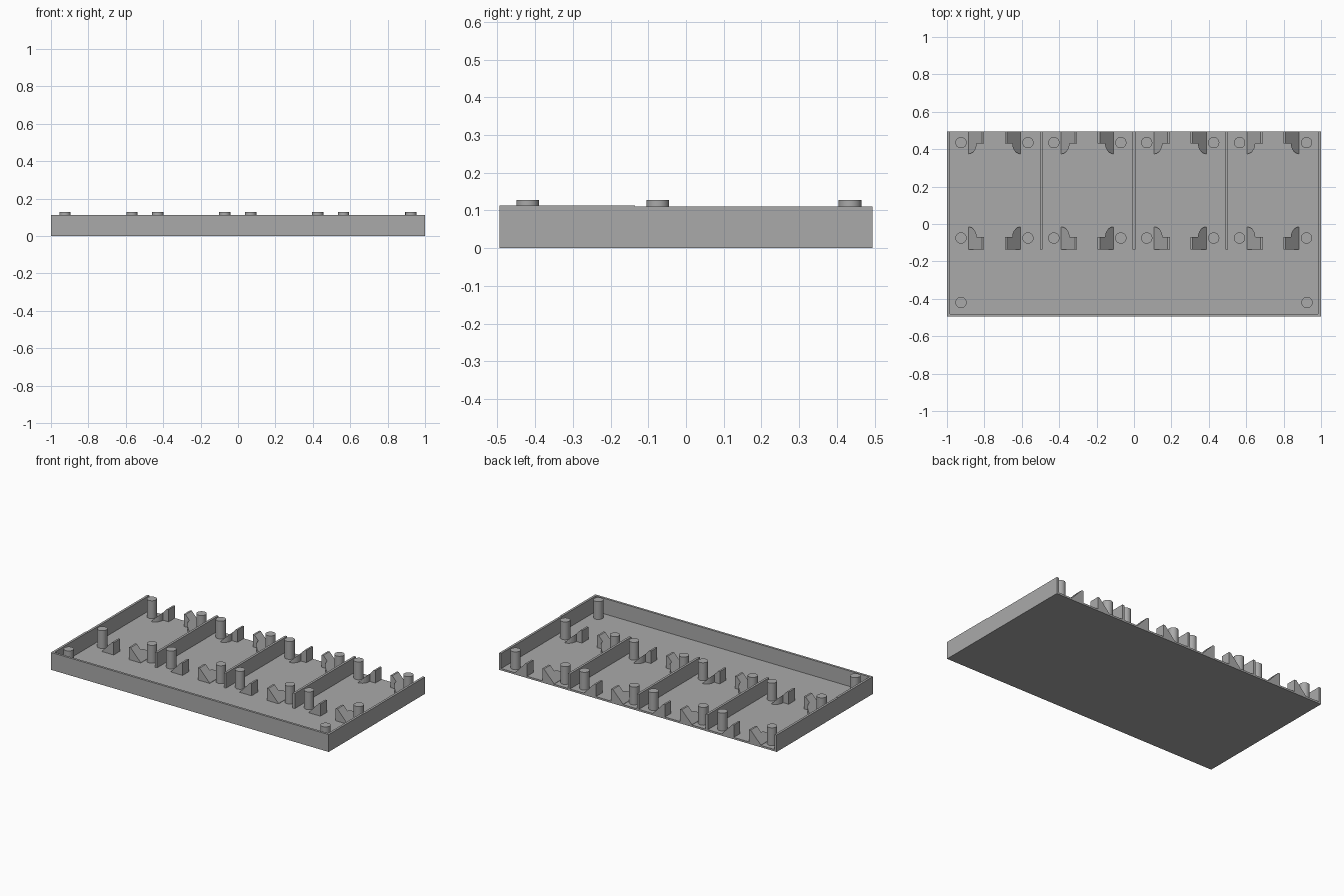
import bpy, bmesh, math

old = bpy.data.objects.get("Cube")
if old:
    bpy.data.objects.remove(old, do_unlink=True)

grey = bpy.data.materials.new("mid grey")
grey.use_nodes = True
COLOUR = (0.4, 0.4, 0.4, 1)
grey.diffuse_color = COLOUR
grey.node_tree.nodes["Principled BSDF"].inputs["Base Color"].default_value = COLOUR

FLOOR, WALL, BACK, FRONT = 0.012, 0.015, 0.495, -0.495
RAIL, TOP, PEG_TOP = 0.11, 0.113, 0.128


def finish(name, bm):
    bmesh.ops.recalc_face_normals(bm, faces=bm.faces)
    mesh = bpy.data.meshes.new(name)
    bm.to_mesh(mesh)
    bm.free()
    mesh.materials.append(grey)
    obj = bpy.data.objects.new(name, mesh)
    bpy.context.collection.objects.link(obj)
    return obj


def prism(name, points, offset):
    """Extrude a closed outline of 3D points along an offset."""
    bm = bmesh.new()
    face = bm.faces.new([bm.verts.new(p) for p in points])
    moved = bmesh.ops.extrude_face_region(bm, geom=[face], use_keep_orig=True)
    verts = [g for g in moved["geom"] if isinstance(g, bmesh.types.BMVert)]
    bmesh.ops.translate(bm, vec=offset, verts=verts)
    return finish(name, bm)


def box(name, x0, x1, y0, y1, z0, z1):
    return prism(name, [(x0, y0, z0), (x1, y0, z0), (x1, y1, z0), (x0, y1, z0)],
                 (0, 0, z1 - z0))


def peg(x, y):
    bm = bmesh.new()
    bmesh.ops.create_cone(bm, cap_ends=True, segments=32, radius1=0.03,
                          radius2=0.03, depth=PEG_TOP - FLOOR)
    obj = finish("peg", bm)
    obj.location = (x, y, (PEG_TOP + FLOOR) / 2)
    obj.data.shade_smooth()
    bpy.context.view_layer.objects.active = obj
    obj.select_set(True)
    bpy.ops.object.shade_smooth_by_angle(angle=math.radians(40))
    obj.select_set(False)


def clip(x, y, sx, sy):
    """Upright plate with a ramp behind it, flaring out along a curve.
    x is the ramp foot, y the flat end; sx and sy point up the ramp and to the flare."""
    length, lip, depth, flare, height = 0.085, 0.012, 0.065, 0.055, 0.08
    # plate along the inner edge
    xa, xb = sorted((x + sx * (length - lip), x + sx * length))
    ya, yb = sorted((y, y + sy * depth))
    box("clip_plate", xa, xb, ya, yb, FLOOR, FLOOR + height)
    # ramp seen from above, its top raised in proportion to the distance from the foot
    run = length - lip
    outline = [(0, 0), (run, 0), (run, depth), (0.045, depth)]
    for i in range(1, 9):
        a = i / 8 * math.pi / 2
        outline.append((0.045 * math.cos(a), depth + flare * math.sin(a)))
    bm = bmesh.new()
    low = [bm.verts.new((x + sx * u, y + sy * v, FLOOR)) for u, v in outline]
    high = [bm.verts.new((x + sx * u, y + sy * v, FLOOR + 0.002 + (height - 0.002) * u / run))
            for u, v in outline]
    bm.faces.new(low)
    bm.faces.new(high)
    for i in range(len(low)):
        j = (i + 1) % len(low)
        bm.faces.new((low[i], low[j], high[j], high[i]))
    finish("clip_ramp", bm)


# Tray: floor, front wall and stepped side walls, open at the back
box("floor", -1, 1, FRONT, BACK, 0, FLOOR)
box("front_wall", -1, 1, FRONT, FRONT + WALL, FLOOR, TOP)
for name, x in (("right_wall", -1), ("left_wall", 1 - WALL)):
    side = [(FRONT + WALL, FLOOR), (BACK, FLOOR), (BACK, RAIL), (-0.135, RAIL),
            (-0.135, TOP), (FRONT + WALL, TOP)]
    prism(name, [(x, y, z) for y, z in side], (WALL, 0, 0))

# Dividers between the four bays
for x in (-0.496, 0, 0.496):
    box("divider", x - WALL / 2, x + WALL / 2, -0.135, BACK, FLOOR, RAIL)

# Pegs and clips, mirrored within each bay
for bay in range(4):
    centre = -0.746 + bay * 0.4965
    for side in (-1, 1):
        for y in (-0.075, 0.435):
            peg(centre + side * 0.179, y)
        clip(centre + side * 0.14, -0.135, -side, 1)
        clip(centre + side * 0.14, BACK, -side, -1)

# Front corner pegs
for x in (-0.925, 0.925):
    peg(x, -0.42)
